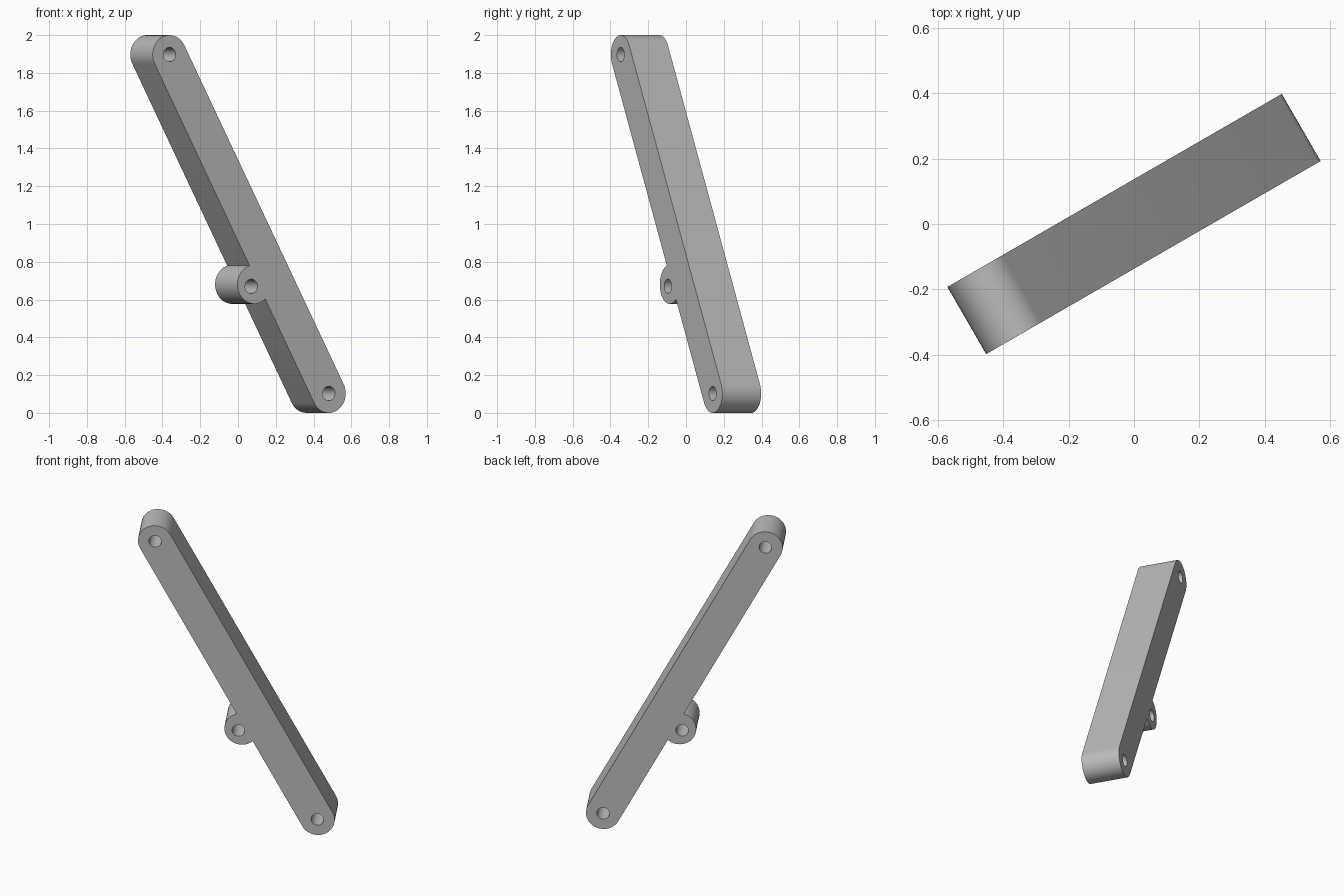
import bpy, bmesh, math
from mathutils import Matrix

if "Cube" in bpy.data.objects:
    bpy.data.objects.remove(bpy.data.objects["Cube"])

RADIUS = 0.103        # rounded ends and side lug
HOLE = 0.038          # pin holes
THICK = 0.237
RUN, RISE = 0.487, 0.897
HALF = math.hypot(RUN, RISE)
LUG_X, LUG_OUT, LUG_HOLE_Y = 0.296, 0.022, -0.146


def arc(cx, cy, r, start, end, steps):
    return [(cx + r * math.cos(start + (end - start) * i / steps),
             cy + r * math.sin(start + (end - start) * i / steps))
            for i in range(steps + 1)]


def add_loop(bm, points):
    verts = [bm.verts.new((x, y, -THICK / 2)) for x, y in points]
    return [bm.edges.new((v, verts[(i + 1) % len(verts)])) for i, v in enumerate(verts)]


# Outline: rounded bar with a round lug on one long edge
pi = math.pi
tip = math.asin(LUG_OUT / RADIUS)
outline = (arc(HALF, 0, RADIUS, -pi / 2, pi / 2, 24)
           + arc(-HALF, 0, RADIUS, pi / 2, 3 * pi / 2, 24)
           + arc(LUG_X, -RADIUS - LUG_OUT, RADIUS, pi - tip, 2 * pi + tip, 28))

bm = bmesh.new()
edges = add_loop(bm, outline)

# Pin holes through both ends and the lug
for x, y in ((-HALF, 0), (HALF, 0), (LUG_X, LUG_HOLE_Y)):
    edges += add_loop(bm, arc(x, y, HOLE, 0, 2 * pi, 32)[:-1])

# Fill the profile and give it thickness
bmesh.ops.triangle_fill(bm, edges=edges, use_beauty=True, use_dissolve=False)
grown = bmesh.ops.extrude_face_region(bm, geom=bm.faces[:], use_keep_orig=True)
top = [g for g in grown["geom"] if isinstance(g, bmesh.types.BMVert)]
bmesh.ops.translate(bm, verts=top, vec=(0, 0, THICK))
bmesh.ops.recalc_face_normals(bm, faces=bm.faces[:])

# Tilt the bar, stand it upright and turn it
pose = (Matrix.Translation((0, 0, 1)) @ Matrix.Rotation(math.radians(30), 4, "Z")
        @ Matrix.Rotation(pi / 2, 4, "X")
        @ Matrix.Rotation(math.atan2(-RISE, RUN), 4, "Z"))
bm.transform(pose)

mesh = bpy.data.meshes.new("link_arm")
bm.to_mesh(mesh)
bm.free()
arm = bpy.data.objects.new("link_arm", mesh)
bpy.context.collection.objects.link(arm)

# Plain grey
grey = bpy.data.materials.new("grey")
grey.use_nodes = True
color = (0.5, 0.5, 0.5, 1)
grey.diffuse_color = color
for node in grey.node_tree.nodes:
    if node.type == "BSDF_PRINCIPLED":
        node.inputs["Base Color"].default_value = color
mesh.materials.append(grey)

bpy.ops.object.select_all(action="DESELECT")
arm.select_set(True)
bpy.context.view_layer.objects.active = arm
bpy.ops.object.shade_smooth_by_angle(angle=math.radians(30))
